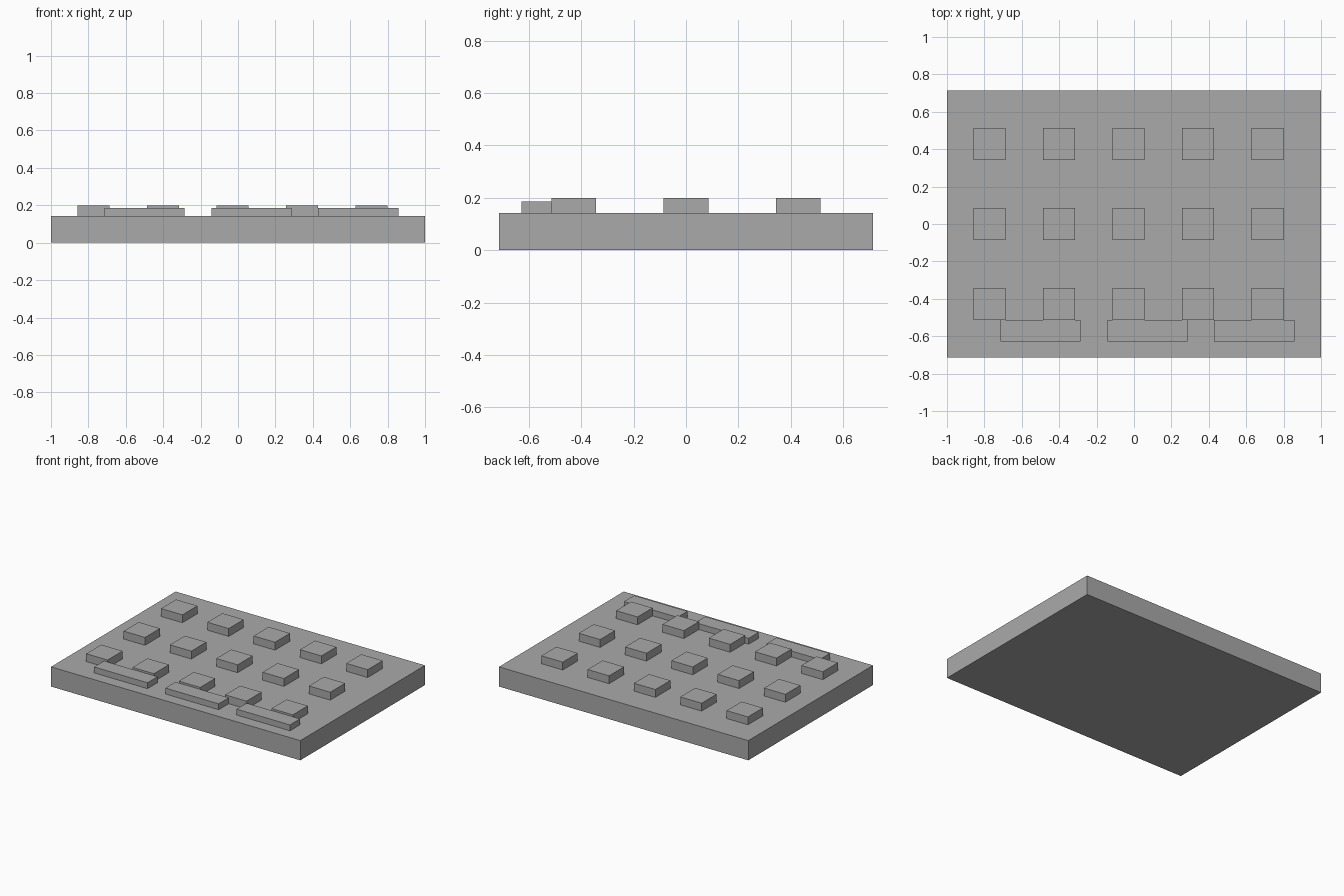
import bpy

cube = bpy.data.objects.get("Cube")
if cube:
    bpy.data.objects.remove(cube, do_unlink=True)

U = 2 / 7  # design unit: the board is 7 x 5 units

grey = bpy.data.materials.new("plain grey")
grey.use_nodes = True
colour = (0.4, 0.4, 0.4, 1)
grey.diffuse_color = colour
grey.node_tree.nodes["Principled BSDF"].inputs["Base Color"].default_value = colour


def block(name, x, y, z, width, depth, height):
    """Box centred on x, y and standing on z, all in design units."""
    bpy.ops.mesh.primitive_cube_add(size=1, location=(x * U, y * U, (z + height / 2) * U))
    ob = bpy.context.object
    ob.name = name
    ob.scale = (width * U, depth * U, height * U)
    bpy.ops.object.transform_apply(location=False, rotation=False, scale=True)
    ob.data.materials.append(grey)
    return ob


# Base slab
block("base_slab", 0, 0, 0, 7, 5, 0.5)

# Square keys, three rows of five
for row in range(3):
    for col in range(5):
        block(f"square_key_{row + 1}_{col + 1}", -2.7 + 1.3 * col, -1.5 + 1.5 * row,
              0.5, 0.6, 0.6, 0.2)

# Long low bars along the front edge
for i in range(3):
    block(f"front_bar_{i + 1}", -1.75 + 2 * i, -2, 0.5, 1.5, 0.4, 0.15)
